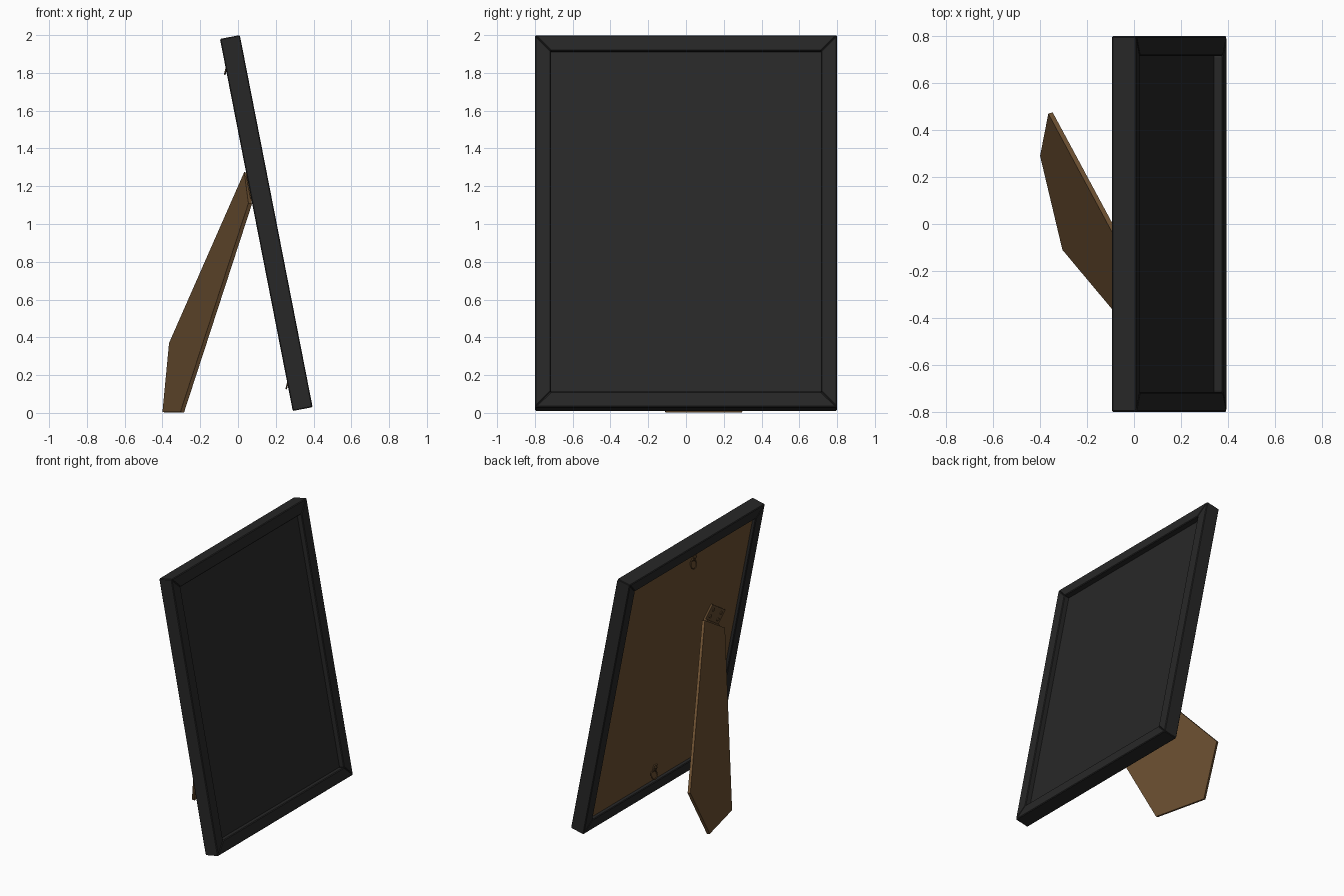
import bpy, bmesh, math
from mathutils import Matrix, Vector

cube = bpy.data.objects.get("Cube")
if cube:
    bpy.data.objects.remove(cube, do_unlink=True)


def material(name, color):
    m = bpy.data.materials.new(name)
    m.use_nodes = True
    m.diffuse_color = (*color, 1)
    m.node_tree.nodes["Principled BSDF"].inputs["Base Color"].default_value = (*color, 1)
    return m


BLACK = material("frame black", (0.020, 0.020, 0.020))
PANEL = material("picture black", (0.021, 0.021, 0.021))
BROWN = material("board brown", (0.150, 0.080, 0.031))
METAL = material("hardware brown", (0.120, 0.066, 0.027))

# Leaning frame space: x = depth from the back, y = across, z = up the frame
WIDTH, HEIGHT, DEPTH, RAIL = 1.6, 2.007, 0.107, 0.085
LEAN = Matrix.Translation((0.29, 0, 0.01)) @ Matrix.Rotation(math.radians(-11.07), 4, 'Y')


def finish(name, bm, mat, matrix=LEAN, bevel=0, smooth=False):
    bmesh.ops.recalc_face_normals(bm, faces=bm.faces)
    mesh = bpy.data.meshes.new(name)
    bm.to_mesh(mesh)
    bm.free()
    mesh.materials.append(mat)
    for p in mesh.polygons:
        p.use_smooth = smooth
    ob = bpy.data.objects.new(name, mesh)
    ob.matrix_world = matrix
    bpy.context.collection.objects.link(ob)
    if bevel:
        mod = ob.modifiers.new("Bevel", 'BEVEL')
        mod.width, mod.segments = bevel, 1
    return ob


def prism(name, points, offset, mat, matrix=LEAN, bevel=0):
    """Extrude a flat outline along an offset vector."""
    bm = bmesh.new()
    face = bm.faces.new([bm.verts.new(p) for p in points])
    grown = bmesh.ops.extrude_face_region(bm, geom=[face], use_keep_orig=True)
    moved = [g for g in grown["geom"] if isinstance(g, bmesh.types.BMVert)]
    bmesh.ops.translate(bm, verts=moved, vec=offset)
    return finish(name, bm, mat, matrix, bevel)


def rect(d, y0, y1, z0, z1):
    return [(d, y0, z0), (d, y1, z0), (d, y1, z1), (d, y0, z1)]


def cylinder(name, radius, length, sides, mat, matrix):
    bm = bmesh.new()
    bmesh.ops.create_cone(bm, cap_ends=True, segments=sides, radius1=radius,
                          radius2=radius, depth=length)
    return finish(name, bm, mat, matrix)


# Four mitred rails
half = WIDTH / 2
outer = rect(0, -half, half, 0, HEIGHT)
inner = rect(0, RAIL - half, half - RAIL, RAIL, HEIGHT - RAIL)
for i, side in enumerate(("bottom", "left", "top", "right")):
    j = (i + 1) % 4
    prism(side + "_rail", [outer[i], outer[j], inner[j], inner[i]],
          (DEPTH, 0, 0), BLACK, bevel=0.005)

# Picture panel and recessed backing board
edge = RAIL - 0.003
opening = (edge - half, half - edge, edge, HEIGHT - edge)
prism("picture_panel", rect(0.042, *opening), (0.026, 0, 0), PANEL)
prism("backing_board", rect(0.025, *opening), (0.016, 0, 0), BROWN)

# Slanted support leg
leg = [Vector(p) for p in ((-0.365, 0.47, 0.37), (-0.40, 0.29, 0.005),
                           (-0.305, -0.11, 0.005), (0.055, -0.54, 1.11),
                           (0.033, -0.27, 1.275))]
normal = Vector((0.943, 0.26, -0.208)).normalized()
prism("support_leg", leg, normal * 0.02, BROWN, Matrix.Identity(4))

# Hinge plate with knuckle and four screws
hinge = LEAN @ Matrix.Translation((0, -0.40, 1.205)) @ Matrix.Rotation(math.radians(32.7), 4, 'X')
prism("hinge_plate", rect(0.012, -0.11, 0.11, 0, 0.12), (0.014, 0, 0), METAL, hinge)
cylinder("hinge_knuckle", 0.012, 0.22, 12, METAL,
         hinge @ Matrix.Translation((0.008, 0, 0)) @ Matrix.Rotation(math.pi / 2, 4, 'X'))
for y in (-0.065, 0.065):
    for z in (0.04, 0.09):
        cylinder("hinge_screw", 0.013, 0.008, 10, METAL,
                 hinge @ Matrix.Translation((0.010, y, z)) @ Matrix.Rotation(math.pi / 2, 4, 'Y'))


def ring(name, radius, wire, matrix, sides=20, tube=6):
    bm = bmesh.new()
    loops = []
    for i in range(sides):
        a = math.tau * i / sides
        loop = []
        for k in range(tube):
            b = math.tau * k / tube
            r = radius + wire * math.cos(b)
            loop.append(bm.verts.new((wire * math.sin(b), r * math.cos(a), r * math.sin(a))))
        loops.append(loop)
    for i in range(sides):
        p, q = loops[i], loops[(i + 1) % sides]
        for k in range(tube):
            n = (k + 1) % tube
            bm.faces.new((p[k], p[n], q[n], q[k]))
    finish(name, bm, METAL, matrix, smooth=True)


# Hanging hooks near the top and bottom
for side, z in (("top", 1.86), ("bottom", 0.165)):
    base = LEAN @ Matrix.Translation((0, 0, z))
    prism(side + "_hook_plate", rect(0.016, -0.04, -0.005, 0, 0.05), (0.01, 0, 0), METAL, base)
    cylinder(side + "_hook_screw", 0.010, 0.012, 10, METAL,
             base @ Matrix.Translation((0.012, -0.022, 0.032)) @ Matrix.Rotation(math.pi / 2, 4, 'Y'))
    tilt = Matrix.Translation((0.003, 0, -0.012)) @ Matrix.Rotation(math.radians(25), 4, 'Y')
    ring(side + "_hook_ring", 0.032, 0.005, base @ tilt)
